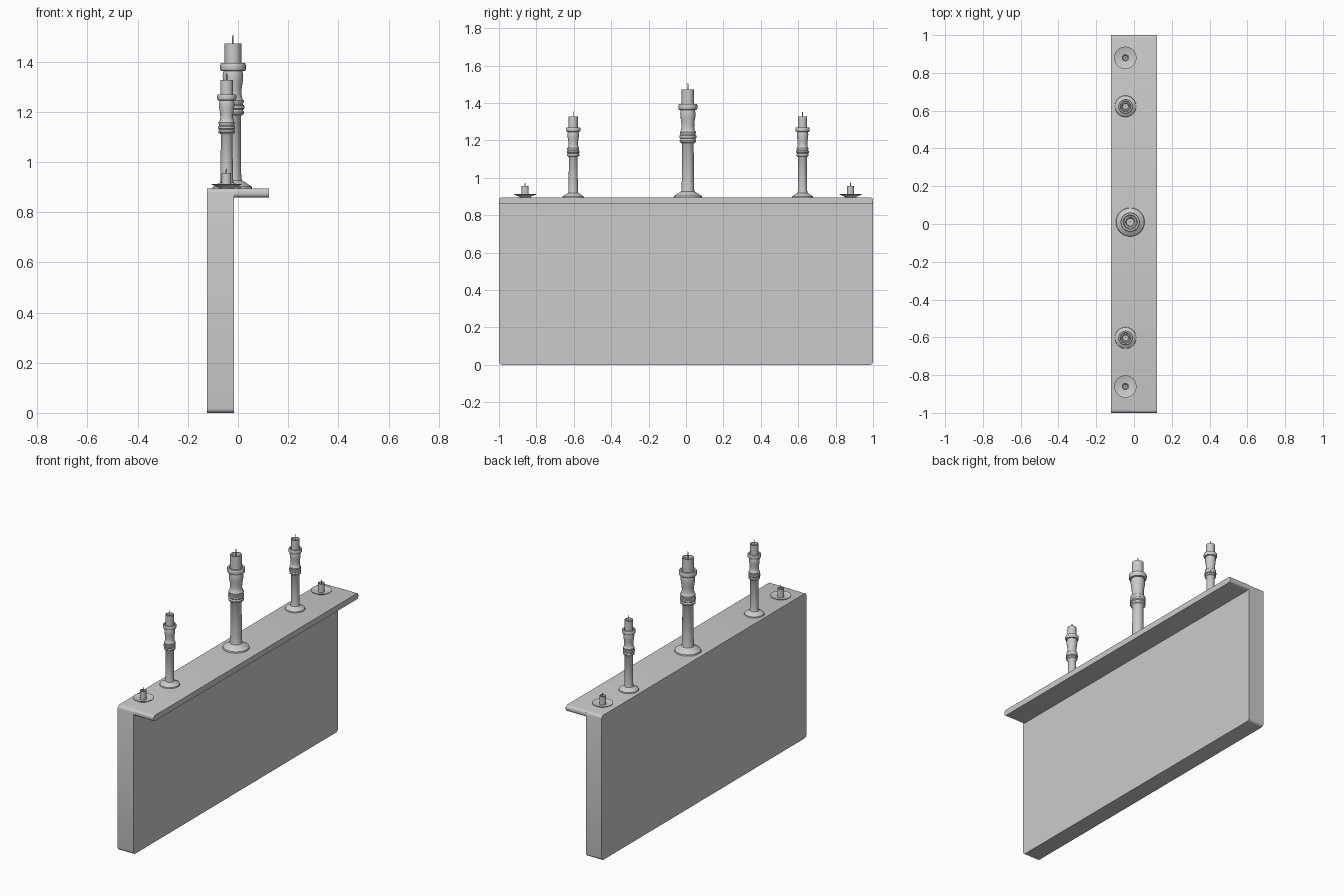
import bpy, bmesh, math

if "Cube" in bpy.data.objects:
    bpy.data.objects.remove(bpy.data.objects["Cube"])

TOP = 0.895     # height of the ledge
MID_Y = 0.01    # mirror line of the candles


def finish(bm, name, angle):
    bmesh.ops.recalc_face_normals(bm, faces=bm.faces)
    mesh = bpy.data.meshes.new(name)
    bm.to_mesh(mesh)
    bm.free()
    ob = bpy.data.objects.new(name, mesh)
    bpy.context.collection.objects.link(ob)
    bpy.ops.object.select_all(action='DESELECT')
    ob.select_set(True)
    bpy.context.view_layer.objects.active = ob
    bpy.ops.object.shade_smooth_by_angle(angle=math.radians(angle))
    return ob


def rounded_slab(name, x0, x1, z0, z1, r, steps=4):
    """Rounded rectangle in the YZ plane, extruded along X."""
    bm = bmesh.new()
    pts = []
    for k, (cy, cz) in enumerate([(1 - r, z1 - r), (r - 1, z1 - r),
                                  (r - 1, z0 + r), (1 - r, z0 + r)]):
        for i in range(steps + 1):
            a = math.pi / 2 * (k + i / steps)
            pts.append((x0, cy + r * math.cos(a), cz + r * math.sin(a)))
    face = bm.faces.new([bm.verts.new(p) for p in pts])
    ext = bmesh.ops.extrude_face_region(bm, geom=[face], use_keep_orig=True)
    verts = [g for g in ext['geom'] if isinstance(g, bmesh.types.BMVert)]
    bmesh.ops.translate(bm, verts=verts, vec=(x1 - x0, 0, 0))
    return finish(bm, name, 30)


def lathe(name, profile, loc, scale=1.0, seg=32):
    """Spin (radius, height) points around a vertical axis."""
    bm = bmesh.new()
    vs = [bm.verts.new((r, 0, z)) for r, z in profile]
    edges = [bm.edges.new(p) for p in zip(vs, vs[1:])]
    bmesh.ops.spin(bm, geom=vs + edges, cent=(0, 0, 0), axis=(0, 0, 1),
                   angle=2 * math.pi, steps=seg, use_duplicate=False)
    bmesh.ops.remove_doubles(bm, verts=bm.verts, dist=1e-5)
    ob = finish(bm, name, 40)
    ob.location = loc
    ob.scale = (scale,) * 3
    return ob


def candle(name, loc, r, z0, z1, wick, scale=1.0):
    # wax with a hollow top, and a thin wick
    lathe(name, [(0, z0), (r, z0), (r, z1), (r * 0.75, z1),
                 (r * 0.6, z1 - 0.012), (0, z1 - 0.015)], loc, scale)
    lathe(name + "_wick", [(0, z1 - 0.016), (0.003, z1 - 0.016),
                           (0.003, wick - 0.01), (0, wick)], loc, scale, 8)


# Wall body and overhanging ledge
rounded_slab("wall_body", -0.123, -0.016, 0.0, TOP, 0.018)
rounded_slab("ledge", -0.016, 0.123, 0.859, TOP, 0.014)

# Turned candlestick: flared foot, stem, ring group, waisted neck, cup
STICK = [(0, 0), (0.076, 0), (0.074, 0.008), (0.052, 0.022), (0.036, 0.032),
         (0.033, 0.05), (0.031, 0.285), (0.036, 0.292), (0.043, 0.296),
         (0.044, 0.305), (0.040, 0.310), (0.040, 0.314), (0.045, 0.319),
         (0.045, 0.330), (0.040, 0.334), (0.040, 0.339), (0.043, 0.343),
         (0.043, 0.351), (0.038, 0.356), (0.034, 0.375), (0.035, 0.40),
         (0.040, 0.43), (0.041, 0.45), (0.038, 0.467), (0.048, 0.469),
         (0.051, 0.475), (0.051, 0.492), (0.048, 0.499), (0.038, 0.499),
         (0.036, 0.485), (0, 0.485)]
for name, x, y, s in (("center", -0.02, 0.0, 1.0),
                      ("left", -0.045, -0.613, 0.75),
                      ("right", -0.045, 0.613, 0.75)):
    loc = (x, MID_Y + y, TOP)
    lathe(name + "_candlestick", STICK, loc, s)
    candle(name + "_candle", loc, 0.033, 0.48, 0.577, 0.615, s)

# Small candles on shallow dishes
DISH = [(0, 0), (0.03, 0), (0.034, 0.006), (0.059, 0.015), (0.059, 0.018),
        (0.032, 0.010), (0, 0.009)]
for name, y in (("left", -0.87), ("right", 0.87)):
    loc = (-0.046, MID_Y + y, TOP)
    lathe(name + "_dish", DISH, loc)
    candle(name + "_small_candle", loc, 0.019, 0.008, 0.061, 0.082)
